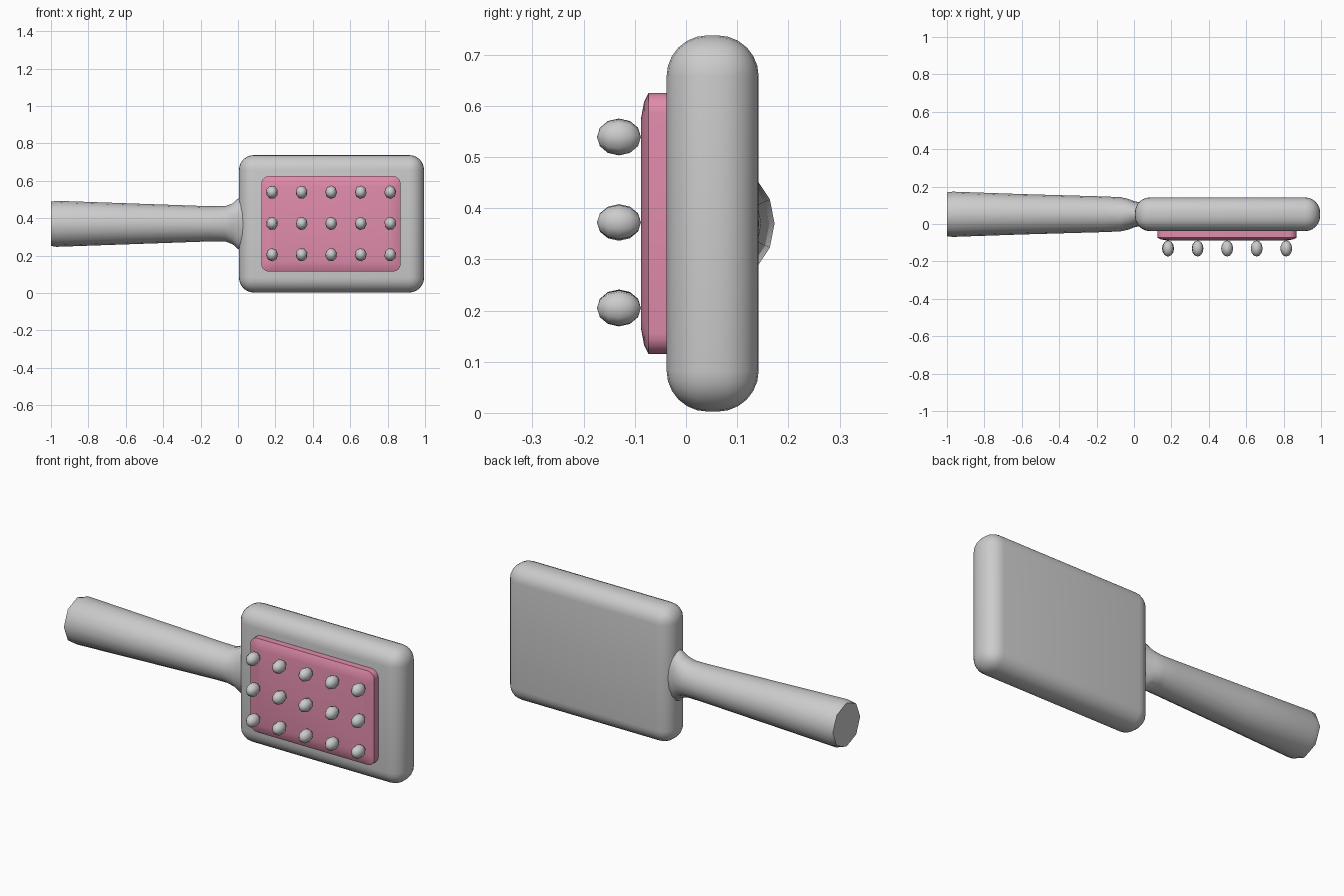
import bpy
import bmesh
import random
from math import sin, cos, pi, radians
from mathutils import Matrix, Vector

random.seed(4)
cube = bpy.data.objects.get("Cube")
if cube:
    bpy.data.objects.remove(cube, do_unlink=True)

MID_Y, MID_Z = 0.052, 0.37


def material(name, rgb):
    mat = bpy.data.materials.new(name)
    mat.use_nodes = True
    mat.diffuse_color = (*rgb, 1)
    mat.node_tree.nodes["Principled BSDF"].inputs["Base Color"].default_value = (*rgb, 1)
    return mat


def finish(name, bm, mat, angle):
    bmesh.ops.recalc_face_normals(bm, faces=bm.faces[:])
    mesh = bpy.data.meshes.new(name)
    bm.to_mesh(mesh)
    bm.free()
    mesh.materials.append(mat)
    obj = bpy.data.objects.new(name, mesh)
    bpy.context.collection.objects.link(obj)
    bpy.ops.object.select_all(action="DESELECT")
    obj.select_set(True)
    bpy.context.view_layer.objects.active = obj
    bpy.ops.object.shade_smooth_by_angle(angle=radians(angle))
    return obj


def loft(rings):
    """Skin a list of equal point rings and cap both ends."""
    bm = bmesh.new()
    loops = [[bm.verts.new(p) for p in ring] for ring in rings]
    n = len(loops[0])
    for a, b in zip(loops, loops[1:]):
        for i in range(n):
            j = (i + 1) % n
            bm.faces.new((a[i], a[j], b[j], b[i]))
    bm.faces.new(loops[0])
    bm.faces.new(loops[-1])
    return bm


def rounded_rect(centre_x, y, half_x, half_z, radius, steps=5):
    ring = []
    for k, (sx, sz) in enumerate([(1, 1), (-1, 1), (-1, -1), (1, -1)]):
        for s in range(steps + 1):
            a = (k + s / steps) * pi / 2
            ring.append((centre_x + sx * (half_x - radius) + radius * cos(a), y,
                         MID_Z + sz * (half_z - radius) + radius * sin(a)))
    return ring


grey = material("light grey", (0.6, 0.6, 0.6))
pink = material("pink", (0.75, 0.26, 0.41))

# Paddle head: a thick slab with fully rounded edges
bm = bmesh.new()
bmesh.ops.create_cube(bm, size=1, matrix=Matrix.Translation((0.5, MID_Y, MID_Z))
                      @ Matrix.Diagonal((0.99, 0.18, 0.735, 1)))
bmesh.ops.bevel(bm, geom=bm.edges[:], offset=0.08, segments=6, profile=0.5,
                affect="EDGES", clamp_overlap=True)
finish("paddle_head", bm, grey, 50)

# Handle: tapered tube with a scalloped end, flaring into the head
sections = [(-1.0, 0.117, 0.118), (-0.97, 0.121, 0.123), (-0.6, 0.108, 0.11),
            (-0.15, 0.095, 0.094), (-0.07, 0.091, 0.094), (-0.03, 0.082, 0.108),
            (0.0, 0.07, 0.135), (0.05, 0.06, 0.15)]
sides = 16
rings = []
for x, ry, rz in sections:
    ring = []
    for i in range(sides):
        a = 2 * pi * i / sides
        dent = 0.93 if x == -1 and i % 2 else 1
        ring.append((x, MID_Y + ry * dent * cos(a), MID_Z + rz * dent * sin(a)))
    rings.append(ring)
finish("handle", loft(rings), grey, 50)

# Cushion pad with a chamfered front rim
pad = [(-0.02, 0, 0.04), (-0.073, 0, 0.04), (-0.082, 0.018, 0.04), (-0.088, 0.05, 0.03)]
rings = [rounded_rect(0.497, y, 0.372 - inset, 0.255 - inset, r) for y, inset, r in pad]
finish("cushion_pad", loft(rings), pink, 50)

# Bristle beads: five columns by three rows of small faceted balls
bm = bmesh.new()
for col in range(5):
    for row in range(3):
        centre = Vector((0.182 + col * 0.158, -0.131, 0.205 + row * 0.167))
        spin = Matrix.Rotation(random.uniform(0, pi), 4, "Y")
        bmesh.ops.create_uvsphere(
            bm, u_segments=8, v_segments=6, radius=1,
            matrix=Matrix.Translation(centre) @ Matrix.Diagonal((0.032, 0.043, 0.036, 1))
            @ spin @ Matrix.Rotation(pi / 2, 4, "X"))
finish("bristle_beads", bm, grey, 60)
